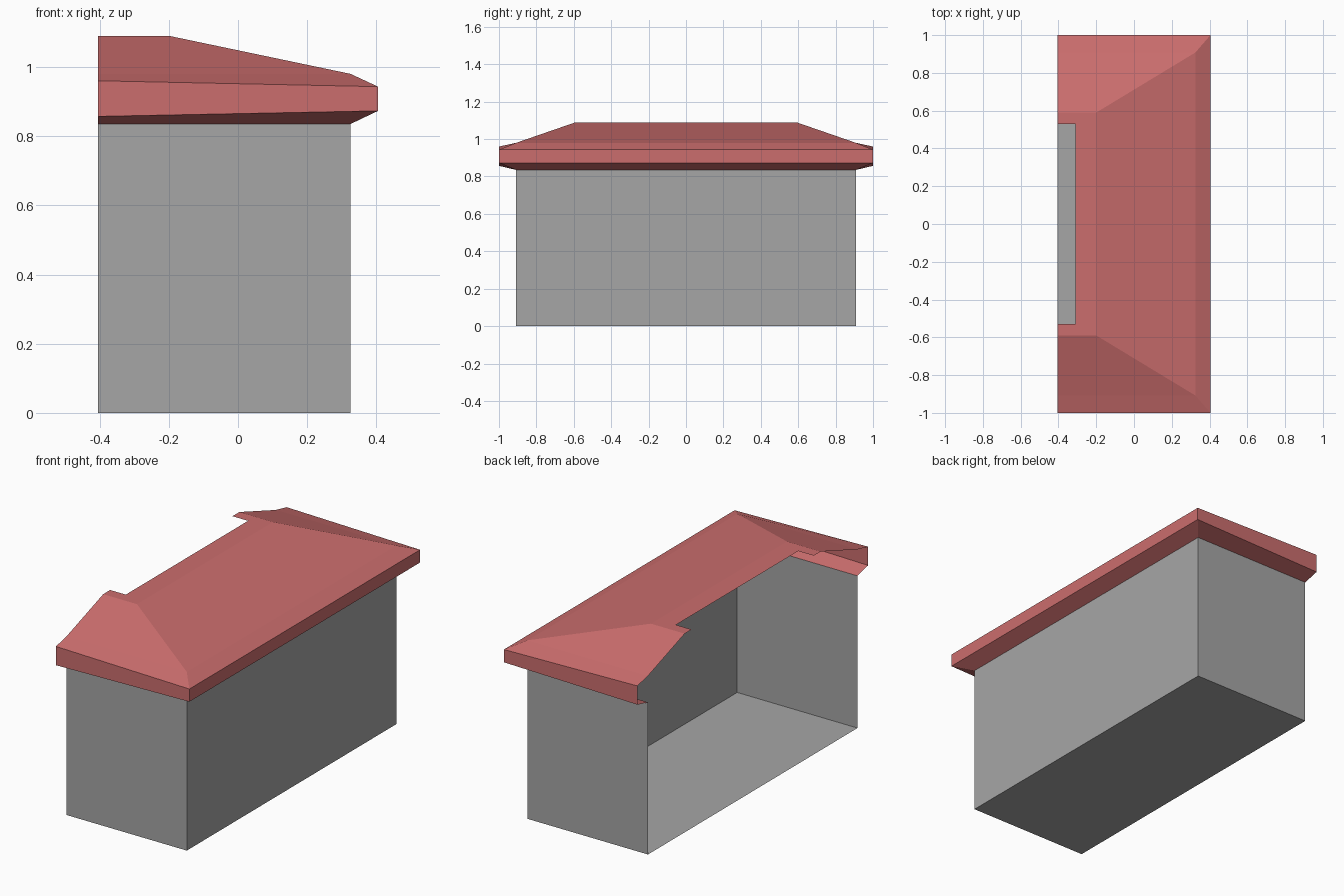
import bpy
import bmesh

cube = bpy.data.objects.get("Cube")
if cube:
    bpy.data.objects.remove(cube, do_unlink=True)

OPEN_X = -0.405      # the open side of the shell
WALL_X, WALL_Y = 0.325, 0.908
WALL_TOP = 0.835


def make_material(name, rgb):
    mat = bpy.data.materials.new(name)
    mat.use_nodes = True
    color = (*rgb, 1.0)
    mat.diffuse_color = color
    mat.node_tree.nodes["Principled BSDF"].inputs["Base Color"].default_value = color
    return mat


def u_ring(bm, x, y, z_open, z_far):
    """Three-sided ring of corners, left open towards -x."""
    corners = [(OPEN_X, -y, z_open), (x, -y, z_far), (x, y, z_far), (OPEN_X, y, z_open)]
    return [bm.verts.new(c) for c in corners]


def loft(bm, levels):
    """Skin neighbouring rings with quads and return the rings."""
    rings = [u_ring(bm, *level) for level in levels]
    for low, high in zip(rings, rings[1:]):
        for i in range(3):
            bm.faces.new((low[i], low[i + 1], high[i + 1], high[i]))
    return rings


def finish(bm, name, mat):
    mesh = bpy.data.meshes.new(name)
    bm.to_mesh(mesh)
    bm.free()
    mesh.materials.append(mat)
    obj = bpy.data.objects.new(name, mesh)
    bpy.context.collection.objects.link(obj)
    return obj


grey = make_material("wall_grey", (0.38, 0.38, 0.38))
red = make_material("roof_red", (0.6, 0.155, 0.155))

# Three walls and a floor
bm = bmesh.new()
rings = loft(bm, [(WALL_X, WALL_Y, 0, 0), (WALL_X, WALL_Y, WALL_TOP, WALL_TOP)])
bm.faces.new(rings[0][::-1])
finish(bm, "walls_and_floor", grey)

# Roof: sloping soffit, fascia, flared eave, hipped slope
bm = bmesh.new()
rings = loft(bm, [
    (WALL_X, WALL_Y, WALL_TOP, WALL_TOP),
    (0.405, 1.0, 0.857, 0.873),
    (0.405, 1.0, 0.96, 0.943),
    (WALL_X, WALL_Y, 0.98, 0.98),
    (-0.2, 0.59, 1.09, 1.09),
])
# Flat ridge with a notch cut in from the open side
notch = [(OPEN_X, 0.53), (-0.31, 0.53), (-0.31, -0.53), (OPEN_X, -0.53)]
bm.faces.new(rings[-1] + [bm.verts.new((x, y, 1.09)) for x, y in notch])
finish(bm, "roof", red)
